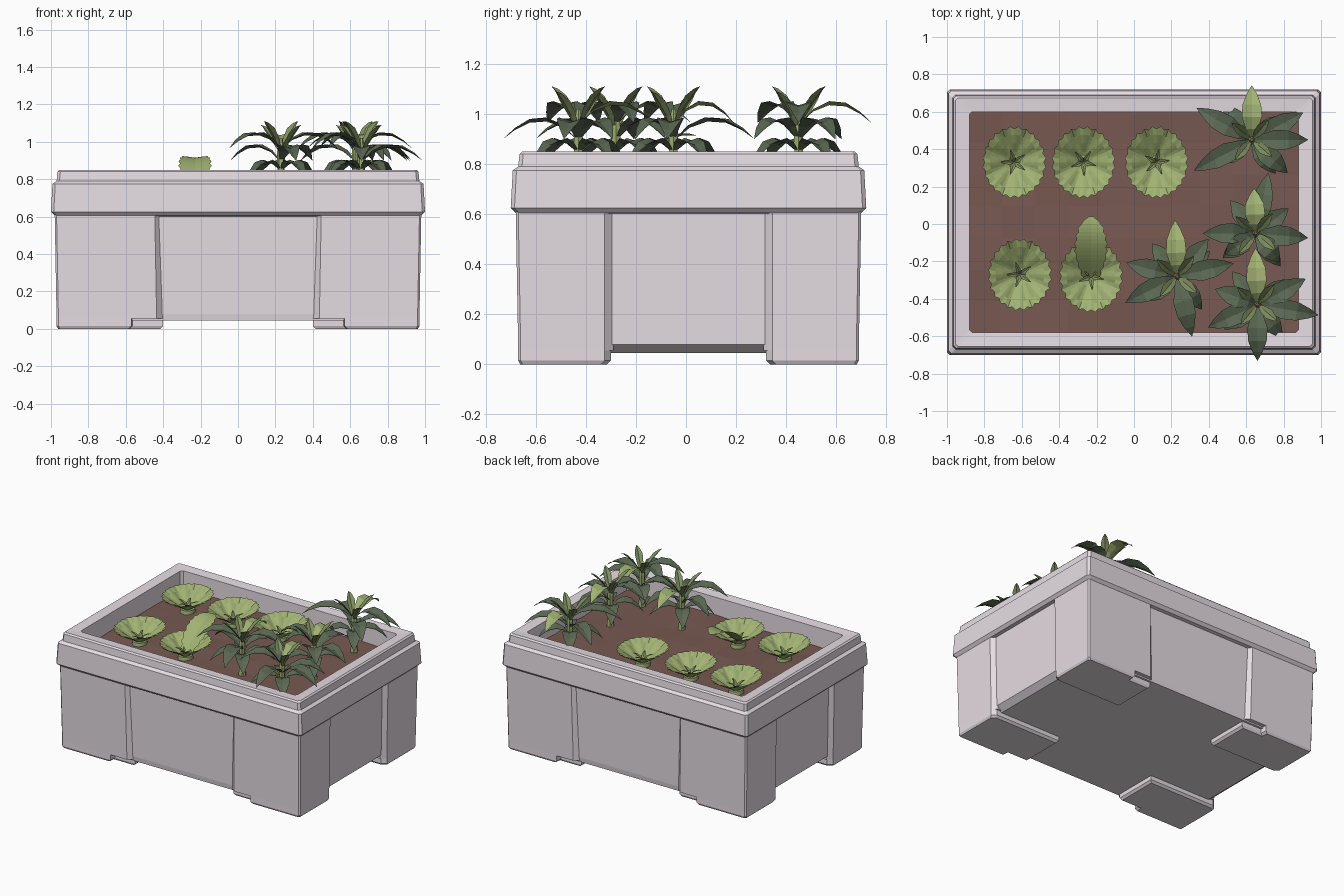
import bpy, bmesh, math, random
from mathutils import Vector

random.seed(4)
if "Cube" in bpy.data.objects:
    bpy.data.objects.remove(bpy.data.objects["Cube"])

CY = 0.01        # planter centre in y
SOIL_Z = 0.71


def material(name, srgb):
    lin = [((c + 0.055) / 1.055) ** 2.4 for c in srgb] + [1]
    m = bpy.data.materials.new(name)
    m.use_nodes = True
    m.diffuse_color = lin
    b = m.node_tree.nodes["Principled BSDF"]
    b.inputs["Base Color"].default_value = lin
    b.inputs["Roughness"].default_value = 0.8
    return m


STONE = material("pale stone", (0.90, 0.865, 0.89))
EARTH = material("brown soil", (0.47, 0.35, 0.32))
LIGHT = material("light green", (0.63, 0.70, 0.45))
MID = material("olive green", (0.50, 0.56, 0.37))
DARK = material("dark green", (0.355, 0.41, 0.325))


def finish(name, bm, mats, recalc=True):
    if recalc:
        bmesh.ops.recalc_face_normals(bm, faces=bm.faces)
    me = bpy.data.meshes.new(name)
    bm.to_mesh(me)
    bm.free()
    ob = bpy.data.objects.new(name, me)
    bpy.context.collection.objects.link(ob)
    for m in mats:
        me.materials.append(m)


def loft(bm, rings, caps=False, loop=False):
    """Skin a list of point rings."""
    vs = [[bm.verts.new(p) for p in r] for r in rings]
    pairs = list(zip(vs, vs[1:]))
    if loop:
        pairs.append((vs[-1], vs[0]))
    n = len(vs[0])
    for a, b in pairs:
        for i in range(n):
            j = (i + 1) % n
            bm.faces.new((a[i], a[j], b[j], b[i]))
    if caps:
        bm.faces.new(vs[0])
        bm.faces.new(vs[-1])


def rect(hx, z, cut=0.015, slim=0.29):
    """Rectangle ring with cut corners; depth follows width."""
    hy = hx - slim
    pts = []
    for sx, sy in ((1, 1), (-1, 1), (-1, -1), (1, -1)):
        pair = [(sx * hx, sy * (hy - cut)), (sx * (hx - cut), sy * hy)]
        pts += pair if sx == sy else pair[::-1]
    return [Vector((x, y + CY, z)) for x, y in pts]


# Planter core with recessed side panels, underside sloped at the two ends
bm = bmesh.new()
loft(bm, [rect(0.90, 0.045, slim=0.25), rect(0.945, 0.08), rect(0.955, 0.64)], caps=True)
finish("planter_core", bm, [STONE])

# Overhanging rim with a raised inner lip
bm = bmesh.new()
profile = [(0.94, 0.60), (0.98, 0.605), (1.0, 0.625), (0.992, 0.775), (0.97, 0.79),
           (0.965, 0.84), (0.955, 0.85), (0.88, 0.845), (0.88, 0.64)]
loft(bm, [rect(h, z) for h, z in profile], loop=True)
finish("planter_rim", bm, [STONE])

# Corner pillars with slanted inner sides, on feet notched beside the long walls
for sx, side in ((1, "left"), (-1, "right")):
    for sy, end in ((1, "back"), (-1, "front")):
        def ring(z, pts):
            return [(sx * x, CY + sy * y, z) for x, y in pts]

        def pillar_section(z, grow):
            x, y, gap = 0.97 + grow, 0.68 + grow, 0.40 + 2 * grow
            return ring(z, [(x, y - 0.01), (x, 0.335), (x - 0.03, 0.30), (gap, 0.30), (gap, y - 0.03),
                            (0.435 + grow, y), (x - 0.01, y)])

        def foot_section(z, shrink, chamfer):
            x, y, s = 0.97 - chamfer, 0.68 - chamfer, 0.31 + shrink
            return ring(z, [(x, y - 0.01), (x, s + 0.025), (x - 0.03, s), (0.40 + shrink, s),
                            (0.40 + shrink, y - 0.045), (0.565 + shrink, y - 0.045), (0.57 + shrink, y),
                            (x - 0.01, y)])

        bm = bmesh.new()
        loft(bm, [pillar_section(0.055, 0), pillar_section(0.61, 0.01)], caps=True)
        finish(f"pillar_{end}_{side}", bm, [STONE])
        bm = bmesh.new()
        loft(bm, [foot_section(0, 0.015, 0.008), foot_section(0.015, 0, 0), foot_section(0.055, 0, 0)], caps=True)
        finish(f"foot_{end}_{side}", bm, [STONE])

# Soil with a slightly uneven surface
bm = bmesh.new()
bmesh.ops.create_grid(bm, x_segments=10, y_segments=7, size=1)
for v in bm.verts:
    v.co = (v.co.x * 0.885, v.co.y * 0.595 + CY, SOIL_Z + random.uniform(-0.008, 0.008))
finish("soil", bm, [EARTH])


def strip(bm, base, angle, stations, fold, mat):
    """Leaf folded along its midrib; stations are (reach, half width, height)."""
    d = Vector((math.cos(angle), math.sin(angle), 0))
    s = Vector((-d.y, d.x, 0))
    rows = []
    for r, w, h in stations:
        c = base + d * r + Vector((0, 0, h))
        up = Vector((0, 0, fold * w))
        rows.append([bm.verts.new(p) for p in (c - s * w + up, c, c + s * w + up)])
    for a, b in zip(rows, rows[1:]):
        for i in range(2):
            f = bm.faces.new((a[i], b[i], b[i + 1], a[i + 1]))
            f.material_index = mat


# Lettuces: short stalk, toothed funnel and young leaves in the heart
FUNNEL = [(0.02, 0.728), (0.05, 0.75), (0.09, 0.78), (0.13, 0.808), (0.165, 0.83)]


def lettuce(name, x, y, upright=False):
    bm = bmesh.new()
    n = 48

    def circle(r, z, tooth, wave):
        ring = []
        for i in range(n):
            a = math.tau * i / n
            rr = r * (1 + (tooth if i % 2 else -tooth))
            ring.append((x + rr * math.cos(a), y + 1.13 * rr * math.sin(a), z + wave * math.cos(8 * a)))
        return ring

    loft(bm, [circle(0.052, 0.69, 0, 0), circle(0.046, 0.735, 0, 0)], caps=True)
    loft(bm, [circle(r, z, 0.038 if r > 0.15 else 0, 0.007 if 0.08 < r < 0.15 else 0) for r, z in FUNNEL])
    for i in range(5):
        strip(bm, Vector((x, y, 0.73)), i * math.tau / 5 + x,
              [(0.0, 0.01, 0), (0.02, 0.014, 0.03), (0.05, 0.008, 0.045), (0.07, 0.002, 0.05)], 0.4, 1)
    if upright:
        # One tall leaf with a toothed edge
        steps = 16
        st = []
        for i in range(steps + 1):
            t = i / steps
            w = 0.035 + 0.045 * math.sin(math.pi * t) + (0.01 if i % 2 else 0)
            w *= 1 if t < 0.88 else math.sqrt(max(0.1, (1 - t) / 0.12))
            st.append((0.33 * t, w, 0.18 * math.sin(t * math.pi * 0.55)))
        strip(bm, Vector((x, y - 0.01, 0.735)), math.pi / 2, st, 0.15, 0)
    finish(name, bm, [LIGHT, MID], recalc=False)


for i, (x, y) in enumerate([(-0.64, 0.33), (-0.27, 0.33), (0.12, 0.33), (-0.61, -0.27), (-0.23, -0.28)]):
    lettuce(f"lettuce_{i + 1}", x, y, upright=(i == 4))


# Leafy plants: stem, broad arching leaves, short upright crown
LEAF = [(0.03, 0.15, 0), (0.2, 0.6, 0.045), (0.42, 1, 0.07), (0.65, 0.92, 0.065), (0.85, 0.5, 0.035), (1, 0.02, 0)]
CROWN = [(0.05, 0.25, 0), (0.3, 0.8, 0.05), (0.6, 1, 0.1), (0.85, 0.5, 0.135), (1, 0.03, 0.15)]


def leafy_plant(name, x, y, leaves):
    bm = bmesh.new()
    loft(bm, [[(x + r * math.cos(i * math.tau / 6), y + r * math.sin(i * math.tau / 6), z) for i in range(6)]
              for r, z in ((0.03, 0.69), (0.018, 0.8), (0.022, 0.94), (0.008, 1.02))])
    for f in bm.faces:
        f.material_index = 2
    for i, (deg, length) in enumerate(leaves):
        z = 0.965 if i % 2 == 0 else 0.9
        st = [(r * length, w * 0.054, h) for r, w, h in LEAF]
        strip(bm, Vector((x, y, z)), math.radians(deg), st, 0.3, 2 if i == 0 else 0)
    for i in range(4):
        st = [(r * 0.14, w * 0.027, h) for r, w, h in CROWN]
        strip(bm, Vector((x, y, 0.96 - 0.02 * (i % 2))), math.radians(50 + 90 * i), st, 0.5, 1)
    # Low drooping leaves
    for i in range(4):
        st = [(r * 0.22, w * 0.05, h * 0.8 - 0.04 * r) for r, w, h in LEAF]
        strip(bm, Vector((x, y, 0.85)), math.radians(leaves[0][0] + 35 + 90 * i), st, 0.3, 0)
    finish(name, bm, [DARK, MID, LIGHT], recalc=False)


leafy_plant("leafy_plant_back", 0.63, 0.45,
            [(90, 0.29), (28, 0.31), (0, 0.3), (317, 0.26), (208, 0.35), (150, 0.34)])
leafy_plant("leafy_plant_middle", 0.65, -0.05,
            [(92, 0.24), (78, 0.33), (180, 0.28), (355, 0.28), (215, 0.2), (310, 0.2)])
leafy_plant("leafy_plant_front", 0.66, -0.43,
            [(92, 0.3), (270, 0.3), (205, 0.29), (350, 0.33), (160, 0.24), (28, 0.29)])
leafy_plant("leafy_plant_centre", 0.23, -0.28,
            [(92, 0.3), (165, 0.28), (207, 0.31), (284, 0.33), (13, 0.31), (50, 0.26)])
